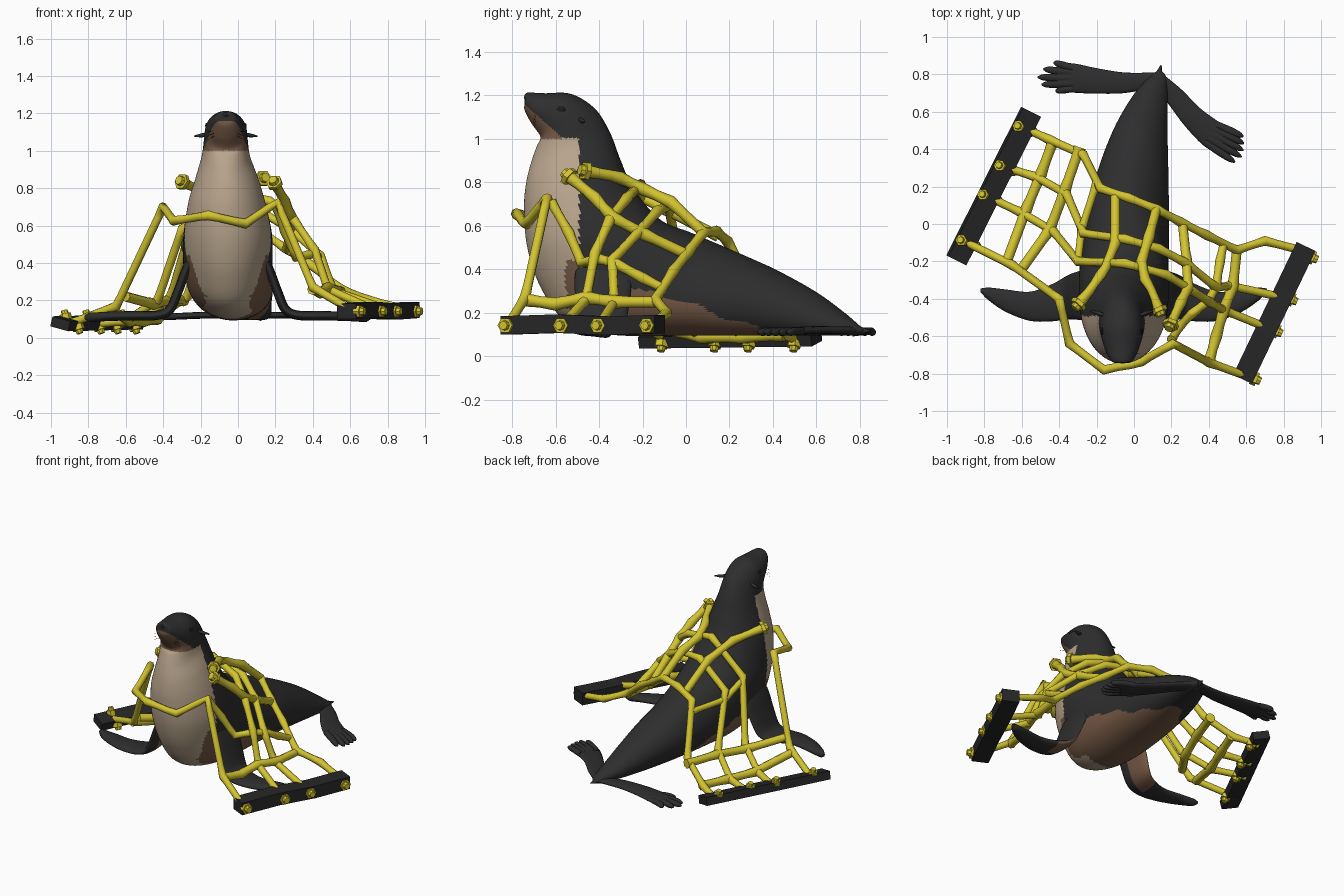
import bpy, bmesh, math
from mathutils import Vector as V, Matrix
from mathutils.bvhtree import BVHTree

if "Cube" in bpy.data.objects:
    bpy.data.objects.remove(bpy.data.objects["Cube"])


def material(name, rgb):
    m = bpy.data.materials.new(name)
    m.diffuse_color = (*rgb, 1)
    m.use_nodes = True
    m.node_tree.nodes["Principled BSDF"].inputs["Base Color"].default_value = m.diffuse_color
    return m


FUR = material("charcoal fur", (0.027, 0.027, 0.028))
CREAM = material("cream chest", (0.48, 0.375, 0.265))
BROWN = material("brown belly", (0.18, 0.10, 0.06))
ROPE = material("yellow rope", (0.65, 0.55, 0.03))
BEAM = material("black beam", (0.020, 0.020, 0.021))
GLOSS = material("black eye and nose", (0.012, 0.012, 0.012))


def skin(name, rings, mats, smooth=True, rule=None):
    """Closed surface through a list of rings with equal point counts."""
    bm = bmesh.new()
    vs = [[bm.verts.new(p) for p in r] for r in rings]
    n = len(rings[0])
    for a, b in zip(vs, vs[1:]):
        for i in range(n):
            bm.faces.new((a[i], a[(i + 1) % n], b[(i + 1) % n], b[i]))
    bm.faces.new(vs[0])
    bm.faces.new(vs[-1])
    bmesh.ops.recalc_face_normals(bm, faces=bm.faces)
    bm.normal_update()
    for f in bm.faces:
        f.smooth = smooth and len(f.verts) == 4
        if rule:
            f.material_index = rule(f.calc_center_median(), f.normal)
    me = bpy.data.meshes.new(name)
    bm.to_mesh(me)
    bm.free()
    for m in mats:
        me.materials.append(m)
    ob = bpy.data.objects.new(name, me)
    bpy.context.collection.objects.link(ob)
    return ob


def spline(rows, steps):
    """Catmull-Rom interpolation of rows of numbers."""
    out = []
    for i in range(len(rows) - 1):
        p = [rows[max(0, min(len(rows) - 1, i + k))] for k in (-1, 0, 1, 2)]
        for s in range(steps):
            t = s / steps
            out.append([0.5 * (2 * b + (c - a) * t + (2 * a - 5 * b + 4 * c - d) * t * t
                               + (3 * b - a - 3 * c + d) * t ** 3) for a, b, c, d in zip(*p)])
    return out + [list(rows[-1])]


def ellipse(c, u, v, n):
    return [c + u * math.cos(2 * math.pi * i / n) + v * math.sin(2 * math.pi * i / n) for i in range(n)]


# Body: belly y, belly z, back y, back z, half width, centre x
sections = [
    (-.742, 1.165, -.742, 1.205, .025, -.065), (-.742, 1.13, -.725, 1.213, .055, -.065),
    (-.71, 1.07, -.65, 1.21, .085, -.065), (-.67, 1.01, -.53, 1.207, .11, -.065),
    (-.685, .97, -.42, 1.14, .117, -.065), (-.71, .90, -.35, 1.03, .13, -.065),
    (-.735, .80, -.30, .90, .168, -.06), (-.745, .68, -.24, .77, .205, -.06),
    (-.73, .50, -.12, .63, .235, -.055), (-.67, .32, .02, .57, .24, -.055),
    (-.56, .17, .15, .515, .235, -.05), (-.35, .10, .30, .45, .222, -.035),
    (0, .095, .43, .39, .195, -.01), (.30, .095, .60, .295, .15, .03),
    (.55, .095, .73, .20, .10, .08), (.74, .095, .80, .14, .05, .125), (.80, .10, .82, .125, .02, .135)]


def coat(p, n):
    wob = .008 * math.sin(p.z * 30) + .008 * math.sin(p.y * 28)
    if p.y < -.56 and 1.0 < p.z < 1.165 - .88 * (p.y + .75):
        return 2
    if p.z < .22 and p.y < -.38 + wob and abs(p.x + .055) < .13 + wob:
        return 1
    if p.z <= 1.005 and p.y < -.49 + wob * .3:
        return 2 if p.y > -.55 + wob and p.z < .44 else 1
    if p.z < min(.36, .30 - .3 * (p.y + .2) + wob):
        return 2
    return 0


rings = []
for fy, fz, by, bz, w, cx in spline(sections, 14):
    rings.append(ellipse(V((cx, (fy + by) / 2, (fz + bz) / 2)),
                         V((0, (by - fy) / 2, (bz - fz) / 2)), V((w, 0, 0)), 128))
body = skin("body", rings, [FUR, CREAM, BROWN], True, coat)
me = body.data
BVH = BVHTree.FromPolygons([v.co.copy() for v in me.vertices], [tuple(p.vertices) for p in me.polygons])


def blade(name, rows, chord, thick, rule=None, steps=5):
    """Flat flipper through rows of x, y, z, half chord."""
    pts = spline(rows, steps)
    rr = []
    for i, p in enumerate(pts):
        t = V(pts[min(i + 1, len(pts) - 1)][:3]) - V(pts[max(i - 1, 0)][:3])
        v = t.cross(V(chord)).normalized()
        u = v.cross(t).normalized() if chord[0] else V(chord)
        rr.append(ellipse(V(p[:3]), u * p[3], v * min(thick, p[3]), 20))
    return skin(name, rr, [FUR, BROWN], True, rule)


# Front flippers, mirrored about the chest centre, brown on the inner side of the arm
for side, label in ((-1, "left"), (1, "right")):
    rows = [(.15, -.37, .50, .10), (.215, -.38, .38, .13), (.265, -.385, .25, .125), (.31, -.395, .15, .115),
            (.38, -.42, .12, .10), (.50, -.44, .118, .078), (.63, -.41, .115, .06), (.72, -.375, .11, .035),
            (.765, -.355, .11, .01)]
    rows = [(-.055 + side * x, y, z, h) for x, y, z, h in rows]
    blade("front_flipper_" + label, rows, (0, 1, 0), .025,
          lambda p, n: int(n.z < -.2 and n.y > -.1 and abs(p.x + .055) < .40))

# Hind flippers with five toes each
hind = {
    "left": ([(.11, .77, .12, .04), (-.05, .755, .12, .055), (-.2, .765, .12, .068), (-.32, .78, .115, .078),
              (-.41, .785, .112, .074)], (0, 1, 0),
             [(-.43, .862), (-.485, .828), (-.515, .785), (-.495, .745), (-.42, .712)], (-.33, .78), (0, .055)),
    "right": ([(.13, .77, .12, .04), (.22, .68, .12, .052), (.31, .575, .12, .062), (.41, .485, .115, .075),
               (.48, .44, .112, .074)], (.6, .8, 0),
              [(.585, .467), (.588, .43), (.585, .393), (.575, .358), (.54, .33)], (.41, .485), (.032, .045))}
for label, (rows, chord, tips, base, spread) in hind.items():
    blade("hind_flipper_" + label, rows, chord, .018)
    for i, (tx, ty) in enumerate(tips):
        k = 1 - i / 2
        b = (base[0] + spread[0] * k, base[1] + spread[1] * k)
        blade(f"hind_toe_{label}_{i + 1}", [(*b, .115, .02), ((b[0] + tx) / 2, (b[1] + ty) / 2, .115, .021),
              (b[0] * .15 + tx * .85, b[1] * .15 + ty * .85, .11, .016), (tx, ty, .108, .004)],
              chord, .018, None, 4)


def tube(name, pts, rads, mat, n=8, smooth=True):
    rr = []
    for i, p in enumerate(pts):
        t = (pts[min(i + 1, len(pts) - 1)] - pts[max(i - 1, 0)]).normalized()
        a = V((0, 0, 1)) if abs(t.z) < .95 else V((0, 1, 0))
        u = t.cross(a).normalized()
        rr.append(ellipse(p, u * rads[i], t.cross(u) * rads[i], n))
    return skin(name, rr, [mat], smooth)


def ball(name, c, scale, mat):
    bm = bmesh.new()
    bmesh.ops.create_uvsphere(bm, u_segments=16, v_segments=10, radius=1,
                              matrix=Matrix.Translation(c) @ Matrix.Diagonal((*scale, 1)))
    for f in bm.faces:
        f.smooth = True
    m = bpy.data.meshes.new(name)
    bm.to_mesh(m)
    bm.free()
    m.materials.append(mat)
    bpy.context.collection.objects.link(bpy.data.objects.new(name, m))


# Tail, nose, eyes, ears and whiskers
tube("tail", [V((.12, .77, .12)), V((.135, .81, .118)), V((.145, .85, .115))], [.03, .016, .003], FUR)
ball("nose", (-.065, -.733, 1.19), (.026, .012, .015), GLOSS)
for s, label in ((-1, "left"), (1, "right")):
    eye = BVH.find_nearest(V((-.065 + s * .2, -.57, 1.165)))[0]
    ball("eye_" + label, eye - V((s * .003, 0, 0)), (.007, .021, .015), GLOSS)
    tube("ear_" + label, [V((-.065 + s * x, y, z)) for x, y, z in
                          ((.09, -.49, 1.09), (.13, -.475, 1.082), (.168, -.465, 1.078))], [.010, .011, .004], FUR)
    for k in range(3):
        tube(f"whisker_{label}_{k + 1}", [V((-.065 + s * .06, -.70, 1.11 - .015 * k)),
             V((-.065 + s * .10, -.69, 1.10 - .022 * k))], [.001, .0006], GLOSS, 4)


def beam(name, pts, width, height, roll):
    """Rectangular beam through points."""
    d = (pts[-1] - pts[0]).normalized()
    rot = Matrix.Rotation(roll, 3, d)
    u = rot @ d.cross(V((0, 0, 1))).normalized() * width / 2
    v = rot @ V((0, 0, 1)) * height / 2
    skin(name, [[p - u - v, p + u - v, p + u + v, p - u + v] for p in pts], [BEAM], False)


# Weighted beams on both sides
beam("beam_left", [V((-.55, .60, .085)), V((-.95, -.195, .075))], .11, .055, math.radians(-14))
beam("beam_right", [V((.92, -.12, .148)), V((.81, -.35, .14)), V((.70, -.58, .15)), V((.58, -.83, .142))],
     .112, .085, 0)


def knob(name, p, d, r=.037, h=.032):
    d = V(d).normalized()
    p = V(p)
    tube(name, [p, p + d * h], [r, r], ROPE, 6, False)
    tube(name + "_tip", [p + d * h, p + d * (h + .02)], [r * .65, r * .55], ROPE, 8, False)


# Rope ends at the beams
for i, (x, y) in enumerate([(-.61, .52), (-.71, .31), (-.80, .155), (-.915, -.09)]):
    knob(f"rope_end_left_top_{i + 1}", (x, y, .09), (-.25, .1, 1), .031, .04)
    knob(f"rope_end_left_low_{i + 1}", (x + .055, y - .02, .07), (.35, -.15, -1), .034, .03)
for i, (x, y) in enumerate([(.63, -.82), (.745, -.565), (.825, -.395), (.935, -.17)]):
    knob(f"rope_end_right_{i + 1}", (x, y, .142), (.9, -.42, 0))


def rope(name, pts, r=.022):
    """Net strand; points inside the body are pushed onto its skin, corners swell a little."""
    pts = [V(p) for p in pts]
    fine, rads = [], []
    for a, b in zip(pts, pts[1:]):
        k = max(2, round((b - a).length / .06))
        fine += [a.lerp(b, i / k) for i in range(k)]
        rads += [r * 1.2] + [r] * (k - 1)
    fine.append(pts[-1])
    rads.append(r)
    for i, p in enumerate(fine):
        loc, nor, _, _ = BVH.find_nearest(p)
        if (p - loc).dot(nor) < .014:
            fine[i] = loc + nor * .014
    tube(name, fine, rads, ROPE)


# Strands across the back, rear to front
rope("strand_rear", [(-.60, .52, .07), (-.45, .45, .10), (-.27, .37, .22), (-.18, .19, .53), (-.03, .14, .575),
                     (.12, .08, .57), (.25, .01, .48), (.39, -.06, .39), (.55, -.14, .26), (.7, -.09, .2),
                     (.93, -.15, .145)])
rope("strand_middle_rear", [(-.71, .31, .07), (-.52, .25, .09), (-.36, .16, .22), (-.27, -.05, .53),
                            (-.05, -.08, .69), (.13, -.13, .67), (.28, -.21, .58), (.44, -.34, .44),
                            (.51, -.33, .25), (.83, -.40, .14)])
rope("strand_middle_front", [(-.80, .155, .07), (-.6, .06, .09), (-.43, -.04, .20), (-.30, -.2, .58),
                             (-.05, -.21, .79), (.17, -.27, .73), (.30, -.35, .63), (.41, -.42, .47),
                             (.48, -.46, .26), (.75, -.57, .14)])
rope("strand_front", [(-.915, -.09, .07), (-.65, -.22, .17), (-.40, -.40, .70), (-.345, -.64, .625),
                      (-.16, -.78, .655), (.04, -.735, .61), (.21, -.64, .725), (.40, -.74, .27),
                      (.62, -.82, .14)])

# Strands along the body, with free ends near the neck
free = {"left": [(-.29, -.42, .83), (-.17, -.28, .77), (-.10, -.10, .68), (-.10, .15, .55)],
        "middle": [(.13, -.45, .85), (.06, -.30, .82), (.04, -.2, .77), (.08, -.07, .71), (.12, .08, .57)],
        "right": [(.20, -.53, .82), (.25, -.42, .73), (.29, -.34, .64), (.28, -.19, .56), (.26, 0, .47)]}
for label, pts in free.items():
    rope("long_strand_" + label, pts, .025)
    p, q = V(pts[0]), V(pts[1])
    knob("loose_end_" + label, p, p - q, .044, .024)
rope("long_strand_right_middle", [(.20, -.62, .71), (.25, -.54, .57), (.31, -.48, .43), (.40, -.41, .45),
                                  (.44, -.33, .43), (.46, -.2, .36), (.48, -.10, .31)])
rope("long_strand_right_low", [(.40, -.74, .26), (.44, -.6, .24), (.48, -.46, .27), (.53, -.33, .25),
                               (.55, -.14, .25)], .026)
rope("long_strand_left_low", [(-.43, .45, .10), (-.50, .26, .09), (-.58, .07, .09), (-.68, -.2, .15)], .027)
rope("long_strand_left_middle", [(-.29, .41, .2), (-.37, .18, .20), (-.45, -.03, .18), (-.60, -.24, .22)], .027)
rope("long_strand_left_high", [(-.20, .22, .47), (-.28, -.03, .48), (-.30, -.2, .56)], .02)
